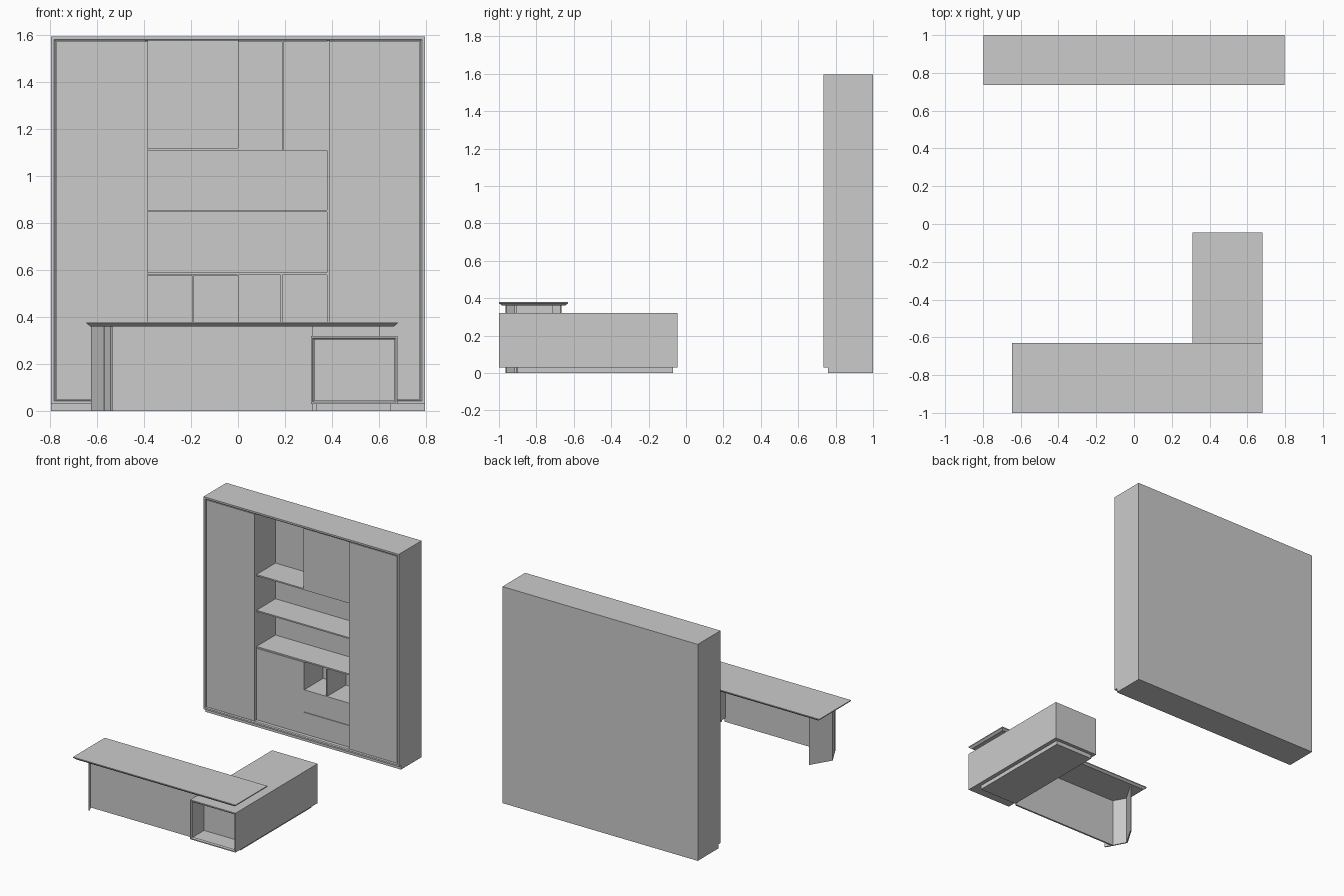
import bpy

if "Cube" in bpy.data.objects:
    bpy.data.objects.remove(bpy.data.objects["Cube"])


def mesh_object(name, verts, faces):
    me = bpy.data.meshes.new(name)
    me.from_pydata(verts, [], faces)
    me.validate()
    ob = bpy.data.objects.new(name, me)
    bpy.context.collection.objects.link(ob)
    return ob


def box(name, x0, x1, y0, y1, z0, z1):
    v = [(x, y, z) for x in (x0, x1) for y in (y0, y1) for z in (z0, z1)]
    f = [(0, 1, 3, 2), (4, 6, 7, 5), (0, 4, 5, 1), (2, 3, 7, 6), (0, 2, 6, 4), (1, 5, 7, 3)]
    return mesh_object(name, v, f)


def rect_loft(name, a0, a1, b0, b1, profile, place, closed):
    """Loft rectangular rings of (inset, depth); closed makes a mitred frame."""
    v, f = [], []
    for i, d in profile:
        for a, b in ((a0 + i, b0 + i), (a1 - i, b0 + i), (a1 - i, b1 - i), (a0 + i, b1 - i)):
            v.append(place(a, b, d))
    n = len(profile)
    for r in range(n if closed else n - 1):
        s = (r + 1) % n
        for k in range(4):
            m = (k + 1) % 4
            f.append((r * 4 + k, r * 4 + m, s * 4 + m, s * 4 + k))
    if not closed:
        f += [(3, 2, 1, 0), tuple(range(n * 4 - 4, n * 4))]
    return mesh_object(name, v, f)


def upright(a, b, d):
    return (a, d, b)


def flat(a, b, d):
    return (a, b, d)


# --- Wall cabinet shell ---
W, FY, BY = 0.796, 0.735, 0.985
rect_loft("cabinet_frame", -W, W, 0.03, 1.595,
          [(0, BY), (0, FY), (0.012, FY), (0.018, FY + 0.006), (0.018, BY)], upright, True)
box("cabinet_back", -W, W, BY, 1.0, 0.03, 1.595)
box("cabinet_plinth", -W, W, 0.76, 1.0, 0, 0.03)

# --- Tall side doors and dividers ---
box("left_tall_door", -0.776, -0.384, 0.74, 0.76, 0.05, 1.574)
box("right_tall_door", 0.388, 0.776, 0.74, 0.76, 0.05, 1.574)
box("left_divider", -0.396, -0.384, 0.76, BY, 0.048, 1.577)
box("right_divider", 0.38, 0.39, 0.76, BY, 0.048, 1.577)

# --- Open shelves ---
CY = 0.764
box("upper_shelf", -0.384, 0.0, CY, BY, 1.11, 1.12)
box("middle_shelf", -0.384, 0.38, CY, BY, 0.847, 0.857)
box("lower_shelf", -0.384, 0.38, CY, BY, 0.58, 0.59)

# --- Closed cupboard, upper right ---
box("upper_cupboard", 0.0, 0.38, 0.78, BY, 1.11, 1.577)
for i, x in enumerate((0.0, 0.191)):
    box(f"upper_door_{i + 1}", x, x + 0.189, CY, 0.78, 1.11, 1.574)

# --- Lower cupboard, left ---
box("lower_cupboard", -0.384, 0.0, 0.78, BY, 0.048, 0.58)
for i, x in enumerate((-0.383, -0.191)):
    box(f"lower_door_{i + 1}", x, x + 0.189, CY, 0.78, 0.05, 0.577)

# --- Drawers with pigeonholes above, lower right ---
box("drawer_carcass", 0.0, 0.38, 0.78, BY, 0.048, 0.375)
for i, (z0, z1) in enumerate(((0.05, 0.209), (0.212, 0.375))):
    box(f"drawer_front_{i + 1}", 0.0, 0.379, CY, 0.78, z0, z1)
for i, x in enumerate((-0.003, 0.182)):
    box(f"pigeonhole_wall_{i + 1}", x, x + 0.008, CY, BY, 0.375, 0.58)

# --- Desk top with undercut edge ---
rect_loft("desk_top", -0.645, 0.68, -1.0, -0.63,
          [(0.016, 0.36), (0.004, 0.37), (0, 0.373), (0, 0.38)], flat, False)

# --- Folded V-shaped leg ---
plan = [(-0.535, -0.665), (-0.625, -0.815), (-0.543, -0.965),
        (-0.535, -0.960), (-0.614, -0.815), (-0.530, -0.672)]
verts = [(x, y, z) for z in (0, 0.36) for x, y in plan]
sides = [(k, (k + 1) % 6, (k + 1) % 6 + 6, k + 6) for k in range(6)]
caps = [(0, 1, 4, 5), (1, 2, 3, 4), (6, 11, 10, 7), (7, 10, 9, 8)]
mesh_object("folded_leg", verts, sides + caps)

# --- Modesty panel and spacer carrying the top on the side unit ---
box("modesty_panel", -0.57, 0.32, -0.918, -0.905, 0, 0.36)
box("desk_spacer", 0.32, 0.605, -0.905, -0.71, 0.32, 0.36)

# --- Side unit: bevelled open front, closed body, recessed plinth ---
SY = -0.86
rect_loft("side_unit_frame", 0.31, 0.68, 0.03, 0.32,
          [(0, SY), (0, -1.0), (0.008, -1.0), (0.015, -0.992), (0.015, SY)], upright, True)
box("side_unit_body", 0.31, 0.68, SY, -0.045, 0.03, 0.32)
box("side_unit_plinth", 0.335, 0.65, -0.90, -0.07, 0, 0.03)

# Consistent outward normals
import bmesh
for ob in bpy.data.objects:
    bm = bmesh.new()
    bm.from_mesh(ob.data)
    bmesh.ops.recalc_face_normals(bm, faces=bm.faces)
    bm.to_mesh(ob.data)
    bm.free()
